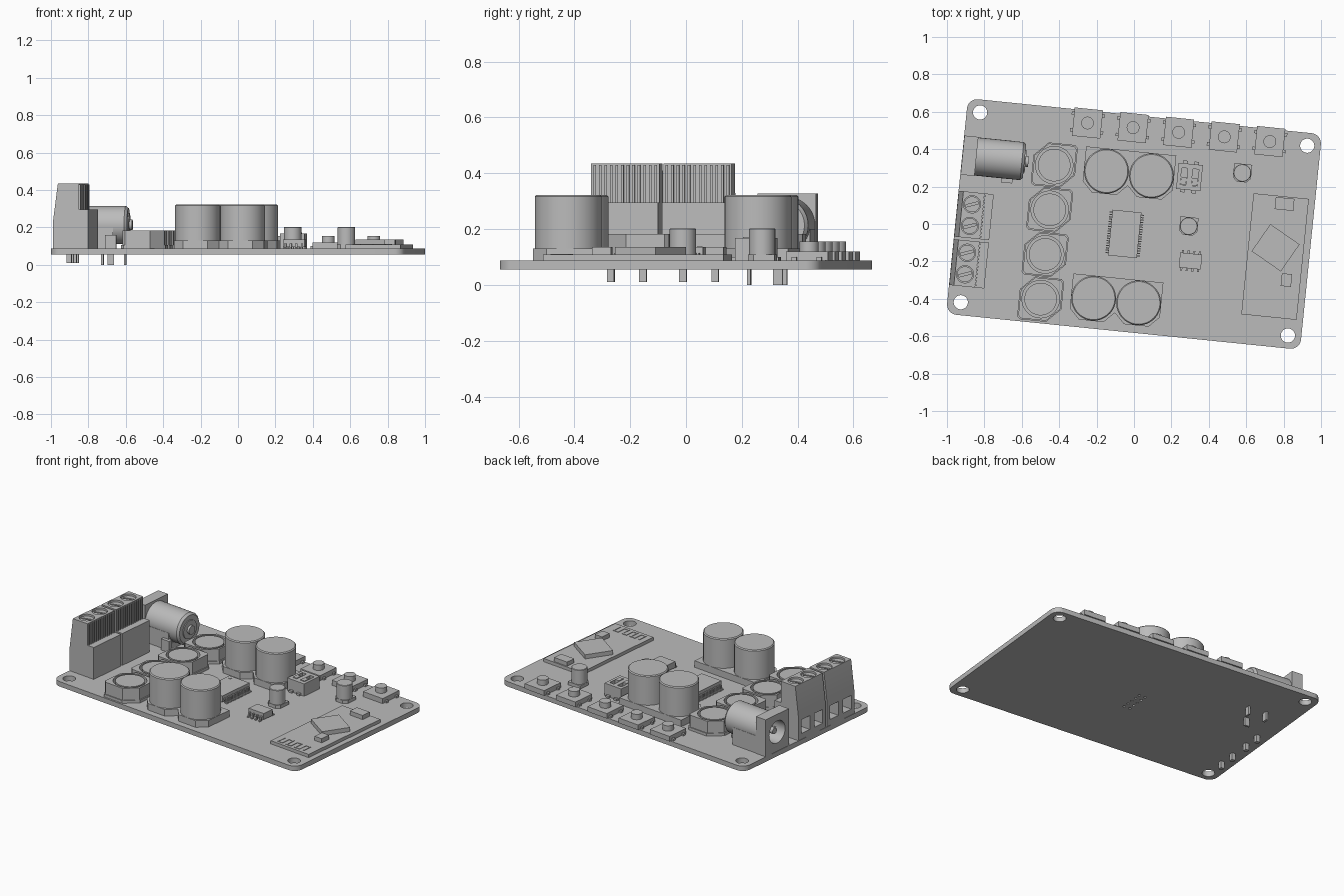
import bpy, bmesh, math
from mathutils import Matrix, Vector

cube = bpy.data.objects.get("Cube")
if cube:
    bpy.data.objects.remove(cube, do_unlink=True)

grey = bpy.data.materials.new("plain_grey")
grey.use_nodes = True
grey.diffuse_color = (0.5, 0.5, 0.5, 1)
grey.node_tree.nodes["Principled BSDF"].inputs["Base Color"].default_value = (0.5, 0.5, 0.5, 1)

TILT = Matrix.Rotation(math.radians(-5.8), 4, 'Z')   # whole board is turned slightly
BASE = 0.087                                         # top of the board
parts = []


def finish(name, bm):
    bmesh.ops.recalc_face_normals(bm, faces=bm.faces)
    mesh = bpy.data.meshes.new(name)
    bm.to_mesh(mesh)
    bm.free()
    mesh.transform(TILT)
    mesh.materials.append(grey)
    obj = bpy.data.objects.new(name, mesh)
    bpy.context.collection.objects.link(obj)
    parts.append(obj)
    return obj


def prism(name, outline, z0, z1, place=Matrix()):
    """Extrude a flat outline from z0 to z1, then move it into place."""
    bm = bmesh.new()
    face = bm.faces.new([bm.verts.new((x, y, z0)) for x, y in outline])
    new = bmesh.ops.extrude_face_region(bm, geom=[face])["geom"]
    bmesh.ops.translate(bm, vec=(0, 0, z1 - z0),
                        verts=[v for v in new if isinstance(v, bmesh.types.BMVert)])
    bm.transform(place)
    return finish(name, bm)


def rect(w, d, cuts=(0, 0, 0, 0)):
    """Rectangle outline; cuts chamfer the corners, counterclockwise from (+x, +y)."""
    pts = []
    for (sx, sy), c in zip(((1, 1), (-1, 1), (-1, -1), (1, -1)), cuts):
        x, y = sx * w / 2, sy * d / 2
        a, b = (x, y - sy * c), (x - sx * c, y)
        pts += [(x, y)] if c == 0 else ([a, b] if sx * sy > 0 else [b, a])
    return pts


def at(x, y, z=0, turn=0):
    return Matrix.Translation((x, y, z)) @ Matrix.Rotation(math.radians(turn), 4, 'Z')


def box(name, x, y, w, d, z0, z1, turn=0):
    return prism(name, rect(w, d), z0, z1, at(x, y, 0, turn))


def lathe(name, profile, place, steps=40):
    """Spin (radius, height) points around the local z axis."""
    bm = bmesh.new()
    verts = [bm.verts.new((r, 0, z)) for r, z in profile]
    edges = [bm.edges.new(p) for p in zip(verts, verts[1:])]
    bmesh.ops.spin(bm, geom=verts + edges, cent=(0, 0, 0), axis=(0, 0, 1),
                   angle=math.tau, steps=steps)
    bmesh.ops.remove_doubles(bm, verts=bm.verts, dist=1e-5)
    bm.transform(place)
    return finish(name, bm)


def rod(name, r, z0, z1, place, steps=40):
    return lathe(name, [(0, z0), (r, z0), (r, z1), (0, z1)], place, steps)


def cut(obj, *cutters):
    for cutter in cutters:
        mod = obj.modifiers.new("cut", 'BOOLEAN')
        mod.operation, mod.solver, mod.object = 'DIFFERENCE', 'EXACT', cutter
        bpy.context.view_layer.objects.active = obj
        bpy.ops.object.modifier_apply(modifier=mod.name)
        parts.remove(cutter)
        bpy.data.objects.remove(cutter, do_unlink=True)


# Board with rounded corners, mounting holes and vias
outline = []
for i, (sx, sy) in enumerate(((1, 1), (-1, 1), (-1, -1), (1, -1))):
    for k in range(9):
        a = math.radians(90 * i + 90 * k / 8)
        outline.append((sx * 0.896 + 0.055 * math.cos(a), sy * 0.524 + 0.055 * math.sin(a)))
board = prism("board", outline, 0.055, BASE)
for sx in (-1, 1):
    for sy in (-1, 1):
        cut(board, rod("hole", 0.038, 0, 0.2, at(sx * 0.879, sy * 0.51)))
    for k in range(-2, 3):
        cut(board, rod("via", 0.008, 0, 0.2, at(-0.044 + sx * 0.02, -0.058 + k * 0.04), 12))

# Inductors: chamfered block with a ring groove around the core
for k in range(4):
    p = at(-0.456, 0.27 - 0.24 * k)
    prism("inductor_base", rect(0.232, 0.236, (.015, .075, .015, .075)), BASE, 0.105, p)
    body = prism("inductor_body", rect(0.22, 0.224, (.015, .07, .015, .07)), 0.105, 0.182, p)
    cut(body, lathe("groove", [(.087, .14), (.1, .14), (.1, .2), (.087, .2), (.087, .14)], p))


# Can capacitors on chamfered bases
def capacitor(name, x, y, r, base_w, chamfer, base_top, top):
    p = at(x, y)
    prism(name + "_base", rect(base_w, base_w, (0, 0, chamfer, chamfer)), BASE, base_top, p)
    e = r * 0.05
    lathe(name + "_can", [(0, base_top), (r, base_top), (r, top - e), (r - e, top), (0, top)], p)


for y in (0.266, -0.417):
    for x in (-0.175, 0.067):
        capacitor("large_capacitor", x, y, 0.12, 0.242, 0.055, 0.13, 0.322)
for x, y in ((0.292, 0.018), (0.549, 0.33)):
    capacitor("small_capacitor", x, y, 0.047, 0.097, 0.022, 0.108, 0.202)


# Chips with bent legs along both long sides
def chip(name, x, y, w, d, top, count, pitch, leg, turn=0):
    p = at(x, y, 0, turn)
    prism(name + "_body", rect(w, d), BASE + 0.008, top, p)
    mid = (BASE + top) / 2
    for side in (0, 180):
        for k in range(count):
            spot = p @ at(0, 0, 0, side) @ at(w / 2, (k - (count - 1) / 2) * pitch)
            prism(name + "_leg", rect(0.016, leg), mid - 0.004, mid + 0.004, spot)
            prism(name + "_shin", rect(0.008, leg), BASE, mid + 0.004, spot @ at(0.011, 0))
            prism(name + "_foot", rect(0.018, leg), BASE, BASE + 0.007, spot @ at(0.018, 0))


chip("amplifier_chip", -0.044, -0.058, 0.155, 0.245, 0.135, 18, 0.0128, 0.006)
rod("chip_mark", 0.01, 0.135, 0.137, at(-0.095, 0.04), 16)
chip("small_chip", 0.3205, -0.1665, 0.08, 0.118, 0.135, 4, 0.03, 0.011, 90)

# Push buttons with side contacts
for k in range(5):
    x, y = -0.302 + 0.245 * k, 0.512
    box("button_body", x, y, 0.152, 0.152, BASE, 0.12)
    rod("button_cap", 0.034, 0.12, 0.155, at(x, y))
    for sx in (-1, 1):
        for sy in (-1, 1):
            box("button_contact", x + sx * 0.08, y + sy * 0.045, 0.018, 0.018, BASE, 0.1)

# Two way slide switch
switch = box("switch_body", 0.27, 0.28, 0.13, 0.14, BASE, 0.168)
for k, x in enumerate((0.24, 0.3)):
    cut(switch, box("slot", x, 0.28, 0.032, 0.09, 0.145, 0.2))
    box("switch_slider", x, 0.257, 0.03, 0.04, 0.14, 0.172)
    for y in (0.205, 0.355):
        box("switch_leg", x, y, 0.025, 0.02, BASE, 0.1)

# Wireless module
box("module_board", 0.768, -0.097, 0.297, 0.65, BASE, 0.108)
box("module_chip", 0.766, -0.05, 0.19, 0.176, 0.108, 0.135, -29)
box("module_crystal", 0.79, 0.188, 0.1, 0.065, 0.108, 0.135)
box("module_part", 0.841, -0.216, 0.055, 0.068, 0.108, 0.135)
for k in range(7):
    x = 0.66 + 0.033 * k
    box("antenna_strip", x, -0.37, 0.008, 0.06, 0.108, 0.111)
    if k < 6:
        box("antenna_link", x + 0.0165, -0.37 + (0.03 if k % 2 else -0.03), 0.041, 0.008, 0.108, 0.111)

# Screw terminals: side profile extruded along the board edge
SIDE = Matrix(((1, 0, 0, 0), (0, 0, -1, 0), (0, 1, 0, 0), (0, 0, 0, 1)))
profile = [(-.95, BASE), (-.95, .24), (-.925, .435), (-.812, .435),
           (-.812, .295), (-.762, .295), (-.762, BASE)]
for y in (-0.041, -0.301):
    block = prism("terminal_block", profile, -0.123, 0.123, at(0, y) @ SIDE)
    for sy in (y - 0.058, y + 0.058):
        cut(block, rod("screw_hole", 0.046, 0.395, 0.5, at(-0.872, sy)),
            box("wire_opening", -0.95, sy, 0.16, 0.075, 0.125, 0.215))
        screw = rod("terminal_screw", 0.042, 0.39, 0.425, at(-0.872, sy))
        for turn in (20, 110):
            cut(screw, box("slot", -0.872, sy, 0.07, 0.012, 0.41, 0.5, turn))
        box("terminal_pin", -0.87, sy, 0.026, 0.026, 0.01, BASE)
    for k in range(12):
        box("terminal_rib", -0.81, y - 0.11 + 0.02 * k, 0.01, 0.009, 0.295, 0.43)

# Power jack: square face plate, hollow barrel and contacts
JY, JZ = 0.274, 0.213
ALONG = Matrix.Translation((0, JY, JZ)) @ Matrix.Rotation(math.pi / 2, 4, 'Y')
plate = box("jack_plate", -0.912, JY, 0.075, 0.21, BASE, 0.328)
barrel = lathe("jack_barrel", [(0, -.876), (.102, -.876), (.102, -.63), (.09, -.616), (0, -.616)], ALONG)
for obj in (plate, barrel):
    cut(obj, rod("bore", 0.072, -1.0, -0.68, ALONG))
rod("jack_centre_pin", 0.02, -0.93, -0.67, ALONG, 20)
rod("jack_end_ring", 0.06, -0.62, -0.61, ALONG)
rod("jack_end_stud", 0.028, -0.62, -0.595, ALONG, 24)
for sy in (-1, 1):
    box("jack_cheek", -0.785, JY + sy * 0.085, 0.19, 0.035, BASE, 0.2)
box("jack_foot", -0.785, JY, 0.19, 0.2, BASE, 0.125)
box("jack_side_contact", -0.70, 0.165, 0.06, 0.03, BASE, 0.16)
box("jack_rear_contact", -0.625, JY, 0.012, 0.06, BASE, 0.2)
for x, y, w, d in ((-.633, .267, .012, .035), (-.756, .27, .014, .035), (-.70, .157, .035, .012)):
    box("jack_pin", x, y, w, d, 0, BASE)

# Smooth curved walls, keep hard edges
bpy.ops.object.select_all(action='DESELECT')
for obj in parts:
    obj.select_set(True)
bpy.context.view_layer.objects.active = board
bpy.ops.object.shade_smooth_by_angle(angle=math.radians(30))
